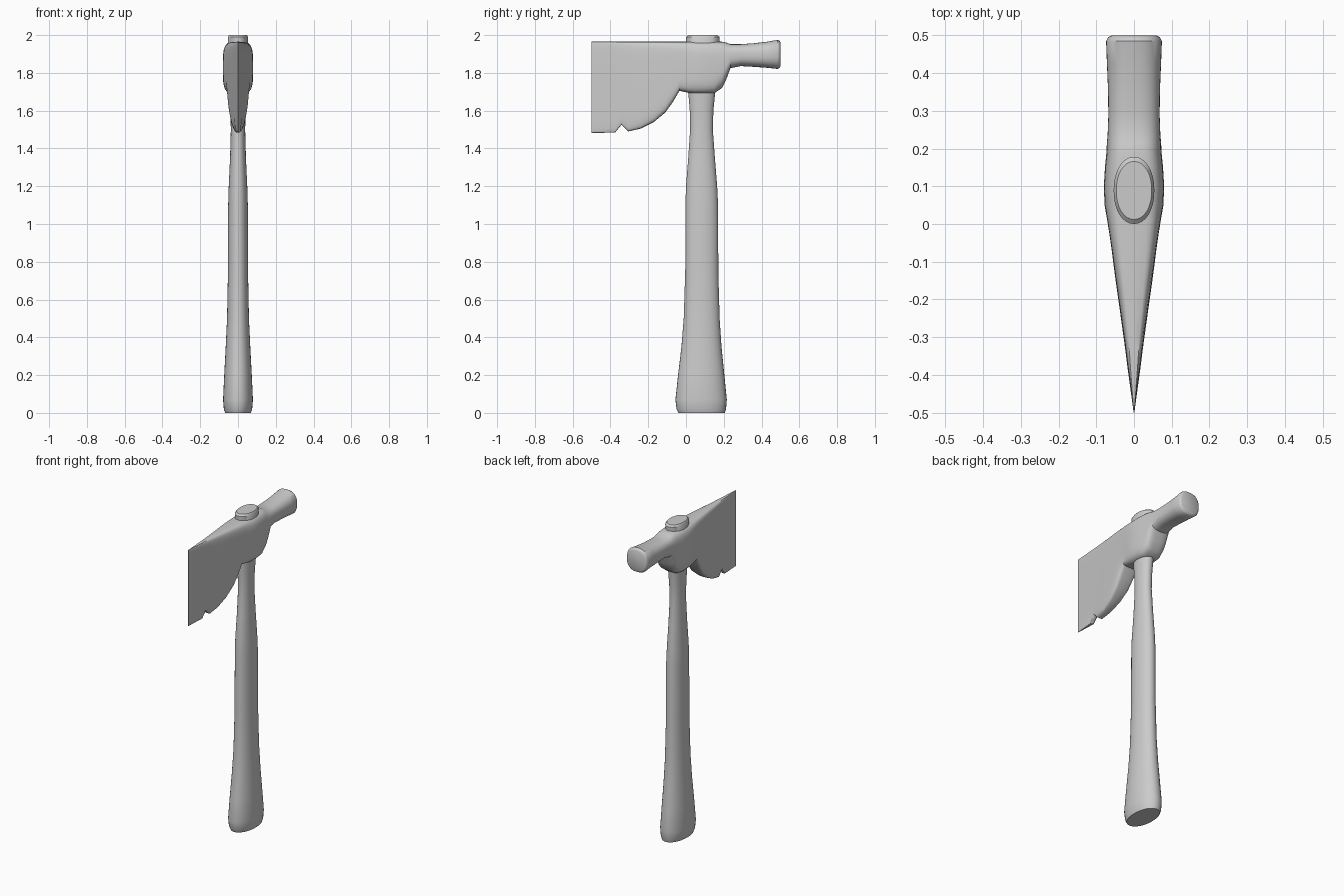
import bpy, bmesh, math

if "Cube" in bpy.data.objects:
    bpy.data.objects.remove(bpy.data.objects["Cube"])

grey = bpy.data.materials.new("plain grey")
grey.use_nodes = True
colour = (0.6, 0.6, 0.6, 1)
grey.diffuse_color = colour
grey.node_tree.nodes["Principled BSDF"].inputs["Base Color"].default_value = colour


def oval(half_a, half_b, power, count):
    """Points of a rounded outline; a higher power gives squarer corners."""
    points = []
    for i in range(count):
        t = 2 * math.pi * i / count
        c, s = math.cos(t), math.sin(t)
        points.append((math.copysign(half_a * abs(c) ** (2 / power), c),
                       math.copysign(half_b * abs(s) ** (2 / power), s)))
    return points


def loft(name, rings, angle):
    """Skin a list of rings and close both ends."""
    bm = bmesh.new()
    loops = [[bm.verts.new(p) for p in ring] for ring in rings]
    for a, b in zip(loops, loops[1:]):
        for i in range(len(a)):
            j = (i + 1) % len(a)
            bm.faces.new((a[i], a[j], b[j], b[i]))
    bm.faces.new(loops[0][::-1])
    bm.faces.new(loops[-1])
    bmesh.ops.recalc_face_normals(bm, faces=bm.faces)
    mesh = bpy.data.meshes.new(name)
    bm.to_mesh(mesh)
    bm.free()
    mesh.materials.append(grey)
    obj = bpy.data.objects.new(name, mesh)
    bpy.context.collection.objects.link(obj)
    bpy.ops.object.select_all(action='DESELECT')
    obj.select_set(True)
    bpy.context.view_layer.objects.active = obj
    bpy.ops.object.shade_smooth_by_angle(angle=math.radians(angle))
    return obj


# Handle: height, front edge, back edge, half width
handle = [
    (0, -.04, .205, .068), (.02, -.05, .212, .075), (.07, -.056, .216, .079),
    (.2, -.042, .203, .073), (.35, -.024, .188, .065), (.5, -.012, .178, .058),
    (.75, -.004, .171, .053), (1.1, -.003, .17, .052), (1.2, 0, .165, .049),
    (1.35, .012, .153, .042), (1.5, .022, .142, .038), (1.6, .02, .145, .04),
    (1.7, .012, .155, .045), (1.9, .002, .175, .052), (1.99, 0, .178, .054),
    (2.0, .012, .166, .047),
]
rings = []
for z, front, back, half in handle:
    mid = (front + back) / 2
    rings.append([(x, mid + y, z)
                  for x, y in oval(half, (back - front) / 2, 2.1, 32)])
loft("handle", rings, 40)

# Head, from cutting edge to striking face:
# depth, bottom, top, half width, squareness
head = [
    (-.5, 1.482, 1.965, .001, 6), (-.375, 1.484, 1.965, .018, 6),
    (-.342, 1.525, 1.965, .022, 6), (-.305, 1.49, 1.965, .027, 6),
    (-.24, 1.505, 1.965, .036, 6), (-.17, 1.54, 1.965, .046, 6),
    (-.11, 1.59, 1.965, .054, 6), (-.07, 1.645, 1.965, .059, 5.5),
    (-.035, 1.705, 1.965, .064, 5), (.01, 1.695, 1.965, .071, 4.5),
    (.05, 1.69, 1.965, .078, 4), (.1, 1.69, 1.965, .08, 4),
    (.15, 1.692, 1.965, .077, 3.8), (.19, 1.72, 1.965, .073, 3.4),
    (.215, 1.77, 1.96, .072, 3), (.235, 1.825, 1.952, .07, 2.8),
    (.29, 1.836, 1.952, .068, 2.6), (.36, 1.832, 1.957, .069, 2.5),
    (.43, 1.827, 1.965, .072, 2.4), (.485, 1.821, 1.975, .074, 2.4),
    (.495, 1.826, 1.97, .069, 2.4), (.5, 1.835, 1.961, .06, 2.4),
]
rings = []
for y, bottom, top, half, power in head:
    mid = (bottom + top) / 2
    rings.append([(x, y, mid + z)
                  for x, z in oval(half, (top - bottom) / 2, power, 40)])
loft("axe_head", rings, 35)
